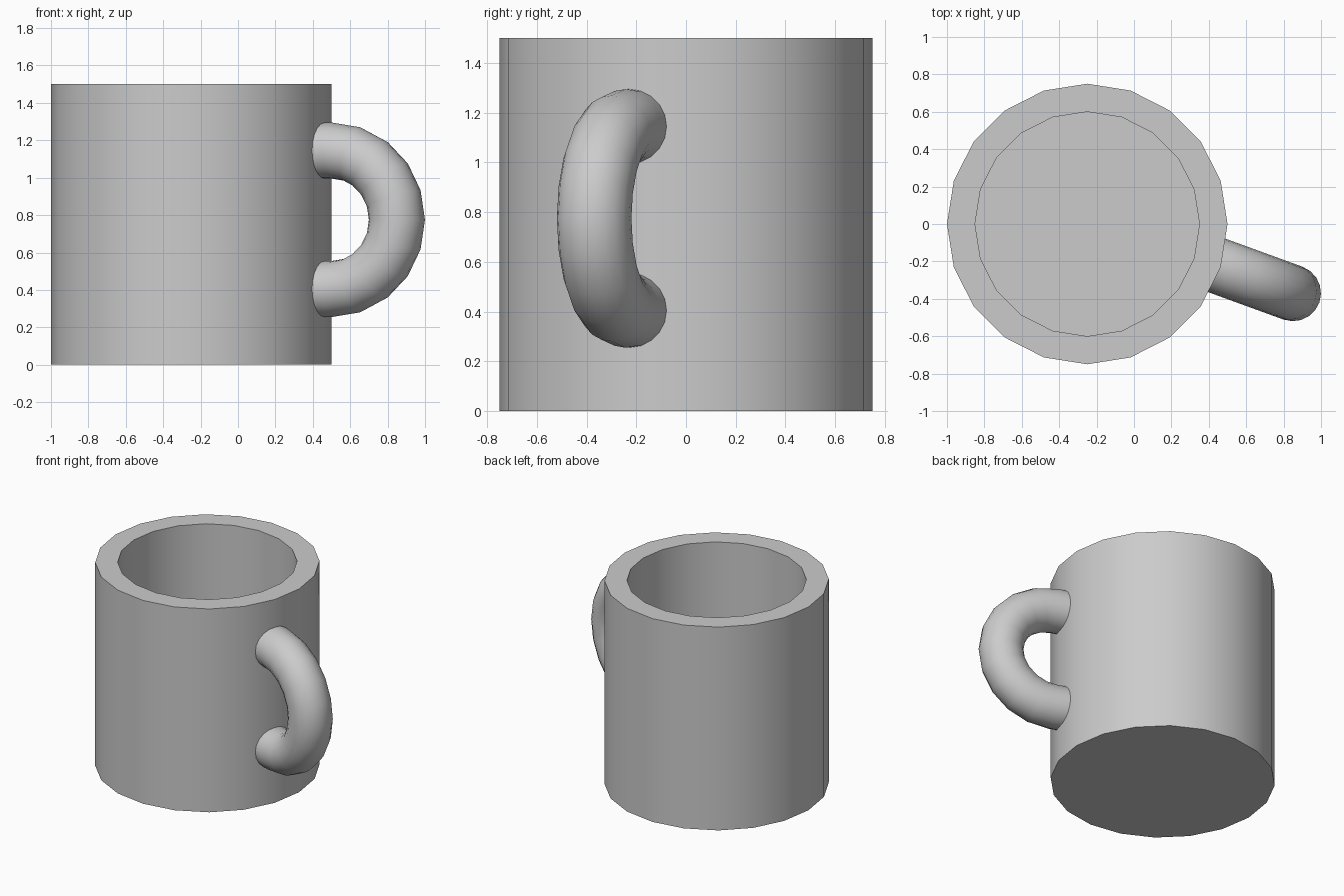
import bpy, bmesh
from math import sin, cos, pi, radians
from mathutils import Vector

if "Cube" in bpy.data.objects:
    bpy.data.objects.remove(bpy.data.objects["Cube"])

SIDES = 20


def make_object(name, rings, cap_start=True, cap_end=True):
    """Skin a sequence of vertex rings into a smooth-by-angle object."""
    bm = bmesh.new()
    loops = [[bm.verts.new(p) for p in ring] for ring in rings]
    n = len(loops[0])
    for a, b in zip(loops, loops[1:]):
        for i in range(n):
            j = (i + 1) % n
            bm.faces.new((a[i], a[j], b[j], b[i]))
    if cap_start:
        bm.faces.new(loops[0][::-1])
    if cap_end:
        bm.faces.new(loops[-1])
    bmesh.ops.recalc_face_normals(bm, faces=bm.faces)
    mesh = bpy.data.meshes.new(name)
    bm.to_mesh(mesh)
    bm.free()
    obj = bpy.data.objects.new(name, mesh)
    bpy.context.collection.objects.link(obj)
    bpy.ops.object.select_all(action='DESELECT')
    obj.select_set(True)
    bpy.context.view_layer.objects.active = obj
    bpy.ops.object.shade_smooth_by_angle(angle=radians(30))
    return obj


# Cup body: outer wall, rim, inner wall and floor as one closed profile
profile = [(0.75, 0.0), (0.75, 1.5), (0.60, 1.5), (0.60, 0.15)]
make_object("cup_body", [
    [(-0.25 + r * cos(2 * pi * i / SIDES), r * sin(2 * pi * i / SIDES), z)
     for i in range(SIDES)]
    for r, z in profile])

# Handle: half ring turned 20 degrees, with short stubs set into the wall
centre = Vector((0.502, -0.243, 0.775))
turn = radians(-20)
out = Vector((cos(turn), sin(turn), 0))
side = Vector((-sin(turn), cos(turn), 0))
up = Vector((0, 0, 1))
MAJOR, MINOR, STUB = 0.37, 0.15, 0.11


def tube_ring(angle, shift=0.0):
    radial = out * cos(angle) + up * sin(angle)
    mid = centre + radial * MAJOR - out * shift
    return [mid + MINOR * (radial * cos(t) + side * sin(t))
            for t in (2 * pi * k / SIDES for k in range(SIDES))]


arc = [tube_ring(-pi / 2 + pi * i / 10) for i in range(11)]
make_object("handle", [tube_ring(-pi / 2, STUB)] + arc + [tube_ring(pi / 2, STUB)])
